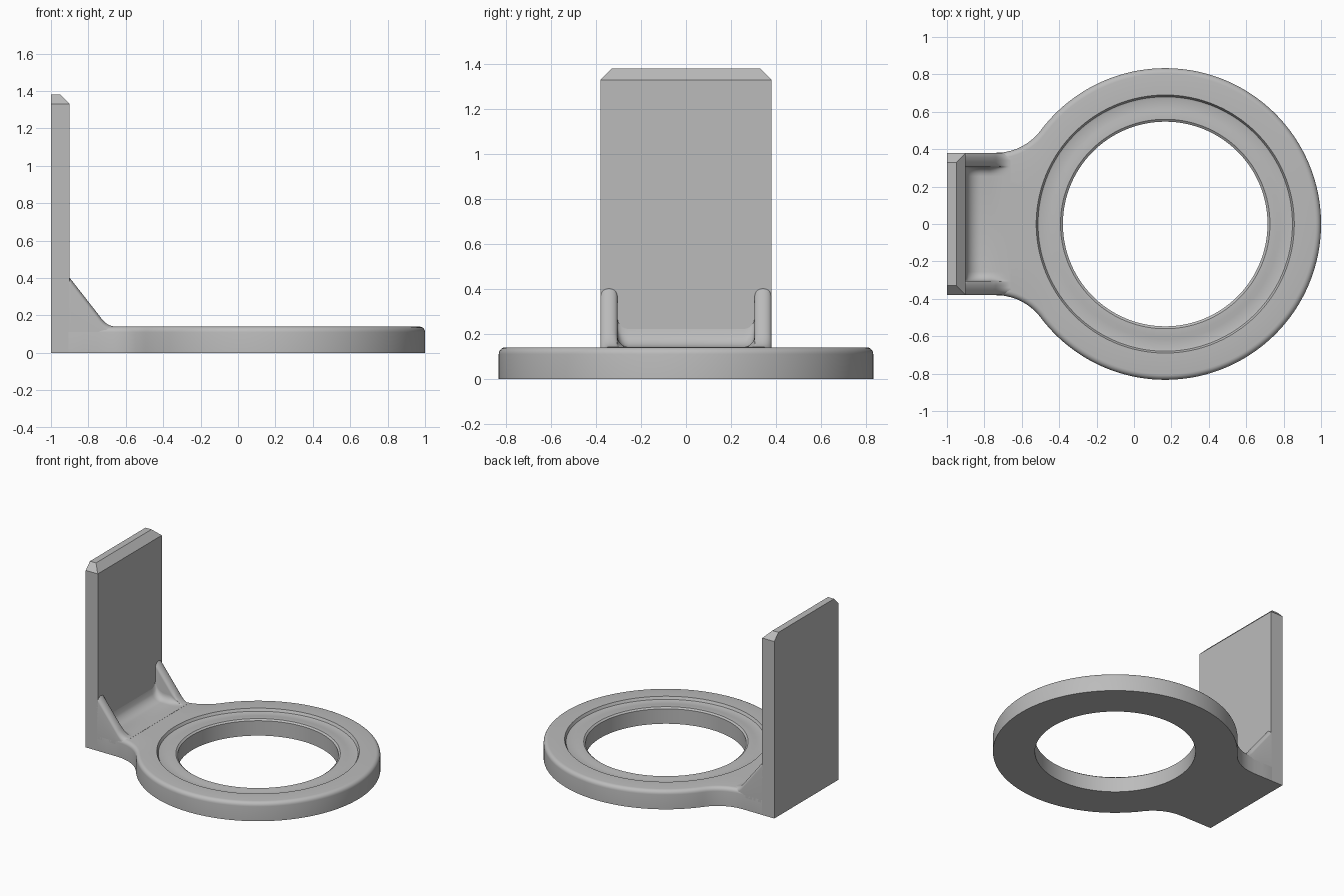
import bpy, bmesh, math

cube = bpy.data.objects.get("Cube")
if cube:
    bpy.data.objects.remove(cube)

grey = bpy.data.materials.new("plain grey")
grey.use_nodes = True
grey.diffuse_color = (0.5, 0.5, 0.5, 1)
grey.node_tree.nodes["Principled BSDF"].inputs["Base Color"].default_value = (0.5, 0.5, 0.5, 1)

CX, R_OUT, HALF, TOP = 0.167, 0.833, 0.38, 0.14   # ring centre, radius, tab half width, thickness
TAB = 0.907                                       # ring centre to start of the neck curve
NECK = 0.301                                      # neck curve radius
NECK_Y = HALF + NECK
TANGENT = math.atan2(NECK_Y, TAB)


def finish(name, bm, smooth=True):
    bmesh.ops.recalc_face_normals(bm, faces=bm.faces)
    mesh = bpy.data.meshes.new(name)
    bm.to_mesh(mesh)
    bm.free()
    mesh.materials.append(grey)
    obj = bpy.data.objects.new(name, mesh)
    bpy.context.collection.objects.link(obj)
    if smooth:
        bpy.ops.object.select_all(action='DESELECT')
        obj.select_set(True)
        bpy.context.view_layer.objects.active = obj
        bpy.ops.object.shade_smooth_by_angle(angle=math.radians(32))
    return obj


def loft(bm, loops, closed):
    """Skin rows of points; closed also joins the last row to the first."""
    rows = [[bm.verts.new(p) for p in loop] for loop in loops]
    pairs = list(zip(rows, rows[1:])) + ([(rows[-1], rows[0])] if closed else [])
    for a, b in pairs:
        for i in range(len(a)):
            j = (i + 1) % len(a)
            bm.faces.new((a[i], a[j], b[j], b[i]))
    return rows


def outline_radius(angle, inset):
    """Distance from the ring centre to the inset keyhole outline."""
    phi = abs(math.pi - angle % math.tau)          # angle away from the tab
    if phi >= TANGENT:
        return R_OUT - inset
    half = HALF - inset
    if phi < math.atan2(half, TAB):
        return min(half / max(math.sin(phi), 0.001), (0.97 + CX) / math.cos(phi))
    along = TAB * math.cos(phi) + NECK_Y * math.sin(phi)
    gap = TAB ** 2 + NECK_Y ** 2 - (NECK + inset) ** 2
    return along - math.sqrt(max(along * along - gap, 0))


# Flat ring with tab, rounded upper rim, stepped seat and hole
N, ROUND = 240, 0.03
angles = [math.tau * i / N for i in range(N)]


def ring(z, radius):
    return [(CX + radius(a) * math.cos(a), radius(a) * math.sin(a), z) for a in angles]


loops = [ring(0, lambda a: outline_radius(a, 0))]
for k in range(6):
    t = math.pi / 2 * k / 5
    inset = ROUND * (1 - math.cos(t))
    loops.append(ring(TOP - ROUND + ROUND * math.sin(t),
                      lambda a: outline_radius(a, inset)))
for r, z in ((0.69, TOP), (0.68, 0.121), (0.67, 0.118), (0.615, 0.118),
             (0.595, 0.122), (0.56, 0.122), (0.547, 0.112), (0.547, 0)):
    loops.append(ring(z, lambda a: r))
bm = bmesh.new()
loft(bm, loops, True)
finish("ring_base", bm)

# Upright plate with chamfered top, flat on the back
bm = bmesh.new()
W, H, C = HALF, 1.38, 0.05
loft_rows = loft(bm, [
    [(-1, -W, 0), (-0.9, -W, 0), (-0.9, W, 0), (-1, W, 0)],
    [(-1, -W, H - C), (-0.9, -W, H - C), (-0.9, W, H - C), (-1, W, H - C)],
    [(-1, C - W, H), (-0.9 - C, C - W, H), (-0.9 - C, W - C, H), (-1, W - C, H)]], False)
bm.faces.new(loft_rows[0])
bm.faces.new(loft_rows[-1])
finish("upright_plate", bm, smooth=False)


# Side ribs blended into the tab and plate, lofted along x
def rib_top(x):
    line = 0.40 - (x + 0.9) * 1.28
    if x > -0.745:                                  # soft run-out at the foot
        u = min((x + 0.745) / 0.085, 1)
        line = TOP + 0.0616 * (1 - u) ** 2
    return line + 0.001


def floor_height(x):
    reach = 0.08
    u = min((x + 0.9) / reach, 1)
    return TOP + 0.001 + reach * (1 - math.sqrt(1 - (1 - u) ** 2))


def section(x):
    floor = floor_height(x)
    top = max(rib_top(x), floor)
    rise = top - floor
    soft, foot = min(0.035, rise * 0.45), min(0.05, rise * 0.5)
    half = [(HALF, 0.09)]
    steps = [math.pi / 2 * k / 5 for k in range(6)]
    half += [(HALF - 0.035 * (1 - math.cos(t)), top - 0.035 * (1 - math.sin(t))) for t in steps]
    half += [(0.34 - 0.035 * math.sin(t), top - soft * (1 - math.cos(t))) for t in steps]
    half += [(0.305 - 0.05 * (1 - math.cos(t)), floor + foot * (1 - math.sin(t))) for t in steps]
    both = half + [(-y, z) for y, z in reversed(half)]
    return [(x, y, z) for y, z in both]


bm = bmesh.new()
xs = [-0.91] + [-0.9 + 0.24 * i / 32 for i in range(33)]
rows = loft(bm, [section(max(x, -0.9)) if x > -0.905 else
                 [(x, y, z) for _, y, z in section(-0.9)] for x in xs], False)
bm.faces.new(rows[0])
bm.faces.new(rows[-1])
finish("side_ribs", bm)
